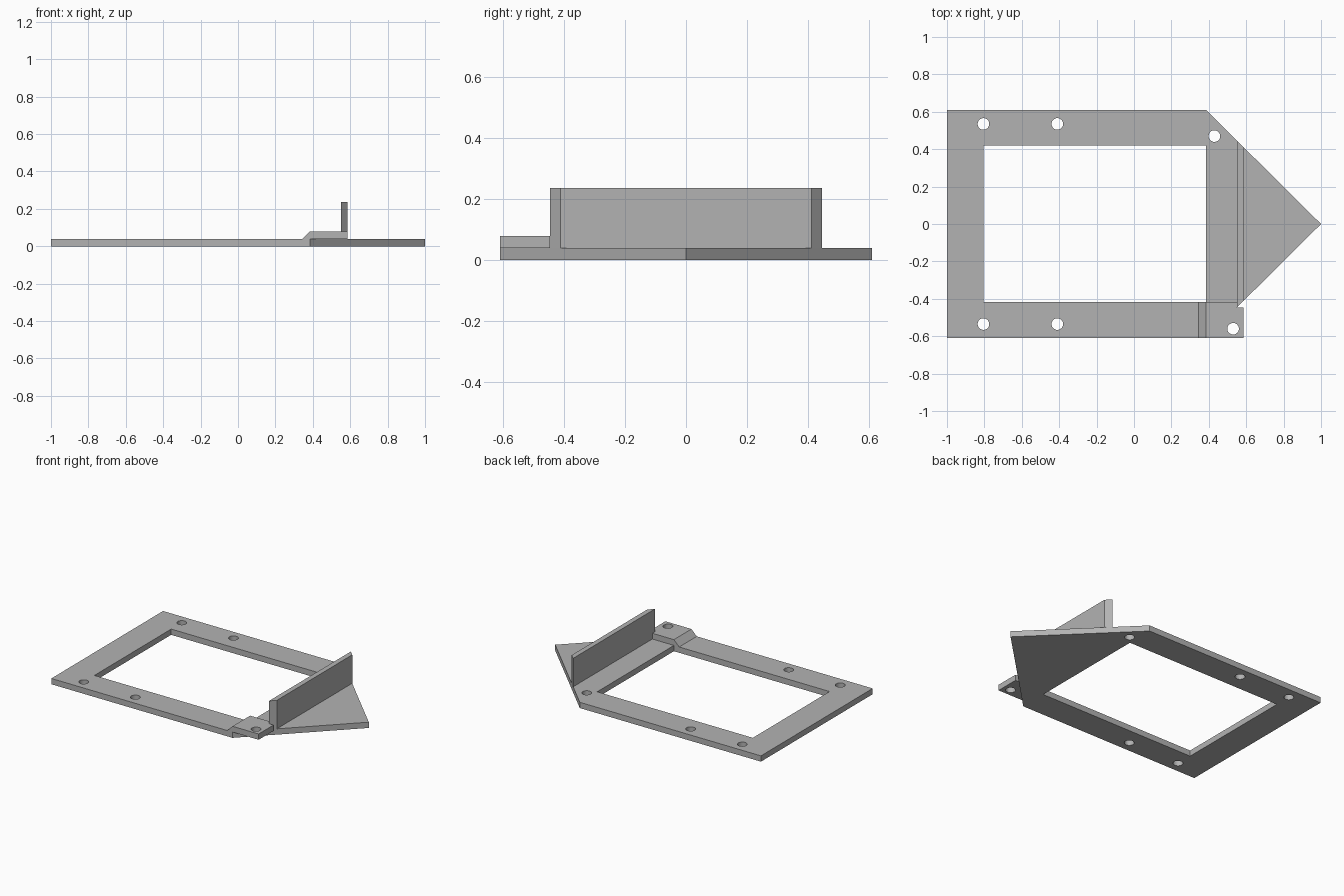
import bpy
import bmesh
from math import cos, sin, tau

cube = bpy.data.objects.get("Cube")
if cube:
    bpy.data.objects.remove(cube, do_unlink=True)

grey = bpy.data.materials.new("plain grey")
grey.use_nodes = True
COLOUR = (0.45, 0.45, 0.45, 1)
grey.diffuse_color = COLOUR
grey.node_tree.nodes["Principled BSDF"].inputs["Base Color"].default_value = COLOUR

T = 0.04      # sheet thickness
HALF = 0.61   # half the plate depth
SHOULDER = 0.385  # where the pointed nose starts


def hole(x, y, radius=0.031, sides=32):
    return [(x + radius * cos(tau * i / sides), y + radius * sin(tau * i / sides))
            for i in range(sides)]


def sheet(name, loops, z0, z1):
    """Flat outline with holes, given thickness from z0 to z1."""
    curve = bpy.data.curves.new(name + "_outline", "CURVE")
    curve.dimensions = "2D"
    curve.fill_mode = "BOTH"
    curve.extrude = (z1 - z0) / 2
    for loop in loops:
        spline = curve.splines.new("POLY")
        spline.points.add(len(loop) - 1)
        for point, (x, y) in zip(spline.points, loop):
            point.co = (x, y, 0, 1)
        spline.use_cyclic_u = True
    helper = bpy.data.objects.new(name + "_outline", curve)
    bpy.context.scene.collection.objects.link(helper)
    bpy.context.view_layer.update()
    depsgraph = bpy.context.evaluated_depsgraph_get()
    mesh = bpy.data.meshes.new_from_object(helper.evaluated_get(depsgraph))
    bpy.data.objects.remove(helper, do_unlink=True)
    mesh.name = name

    # Weld caps to sides, lift to height
    bm = bmesh.new()
    bm.from_mesh(mesh)
    bmesh.ops.remove_doubles(bm, verts=bm.verts, dist=0.0001)
    bmesh.ops.translate(bm, verts=bm.verts, vec=(0, 0, (z0 + z1) / 2))
    bmesh.ops.recalc_face_normals(bm, faces=bm.faces)
    for face in bm.faces:
        face.smooth = False
        face.material_index = 0
    bm.to_mesh(mesh)
    bm.free()
    mesh.materials.clear()
    mesh.materials.append(grey)
    obj = bpy.data.objects.new(name, mesh)
    bpy.context.scene.collection.objects.link(obj)
    return obj


# Pointed base plate with a rectangular window and mounting holes
outline = [(-1, -HALF), (SHOULDER, -HALF), (1, 0), (SHOULDER, HALF), (-1, HALF)]
window = [(-0.805, -0.418), (SHOULDER, -0.418), (SHOULDER, 0.42), (-0.805, 0.42)]
holes = [hole(x, y) for x in (-0.805, -0.41) for y in (-0.535, 0.535)]
sheet("base_plate", [outline, window, hole(0.43, 0.47)] + holes, 0, T)

# Upright wall whose ends follow the slanted plate edges
wall = [(0.55, -0.447), (0.585, -0.412), (0.585, 0.412), (0.55, 0.447)]
sheet("upright_wall", [wall], T, 0.237)

# Raised side tab, notched around the wall
tab = [(0.345, -HALF), (0.585, -HALF), (0.585, -0.447),
       (0.55, -0.447), (0.55, -0.418), (0.345, -0.418)]
side_tab = sheet("side_tab", [tab, hole(0.53, -0.56)], T, 2 * T)
# Slope the inner end of the tab down to the plate
for vert in side_tab.data.vertices:
    if vert.co.x < 0.35 and vert.co.z > 1.5 * T:
        vert.co.x = SHOULDER
side_tab.data.update()
